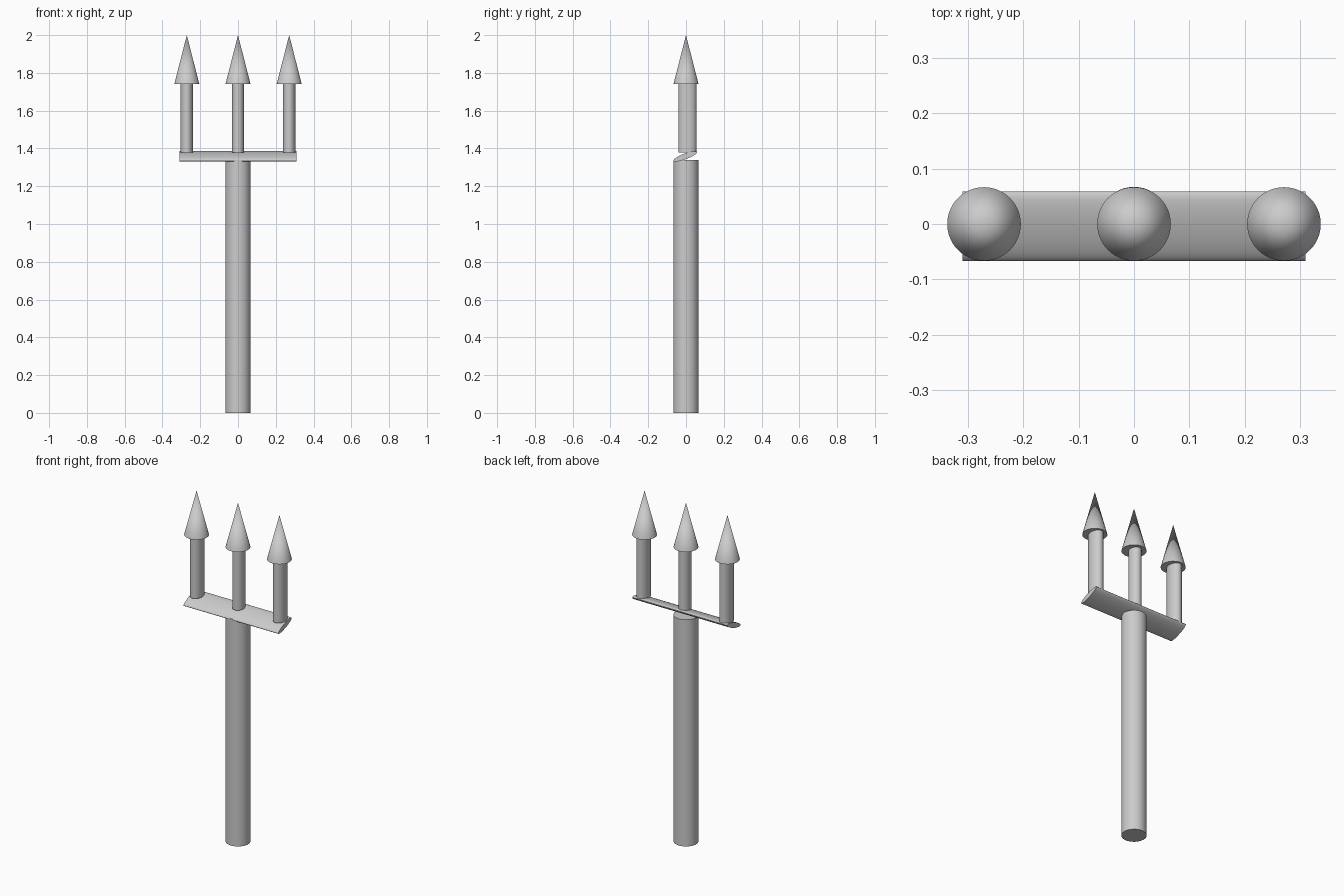
import bpy
from math import radians, pi

if "Cube" in bpy.data.objects:
    bpy.data.objects.remove(bpy.data.objects["Cube"])

SIDES = 48


def finish(ob, name):
    ob.name = name
    bpy.ops.object.transform_apply(location=False, rotation=True, scale=True)
    bpy.ops.object.shade_smooth_by_angle(angle=radians(35))


def rod(name, x, y, z0, z1, rx, ry):
    """Upright rod with an elliptical section."""
    bpy.ops.mesh.primitive_cylinder_add(vertices=SIDES, radius=1, depth=z1 - z0,
                                        location=(x, y, (z0 + z1) / 2))
    ob = bpy.context.object
    ob.scale = (rx, ry, 1)
    finish(ob, name)


def spike(name, x, z0, z1, r):
    """Pointed cone tip."""
    bpy.ops.mesh.primitive_cone_add(vertices=SIDES, radius1=r, radius2=0,
                                    depth=z1 - z0, location=(x, 0, (z0 + z1) / 2))
    finish(bpy.context.object, name)


# Handle
rod("shaft", 0, 0, 0, 1.34, 0.067, 0.067)

# Flattened crossbar, lying along x and tilted down towards the front
bpy.ops.mesh.primitive_cylinder_add(vertices=SIDES, radius=1, depth=0.62,
                                    location=(0, -0.004, 1.358))
bar = bpy.context.object
bar.scale = (0.015, 0.0665, 1)
bpy.ops.object.transform_apply(location=False, rotation=False, scale=True)
bar.rotation_euler = (0, pi / 2, 0)
bpy.ops.object.transform_apply(location=False, rotation=True, scale=False)
bar.rotation_euler = (radians(20.5), 0, 0)
finish(bar, "crossbar")

# Three prongs with pointed tips; the outer two are slightly thicker
for side, x, rx, ry in (("left", -0.271, 0.034, 0.048),
                        ("middle", 0, 0.032, 0.039),
                        ("right", 0.271, 0.034, 0.048)):
    rod(side + "_prong", x, 0.008, 1.378, 1.74, rx, ry)
    spike(side + "_tip", x, 1.74, 2.0, 0.0665)
